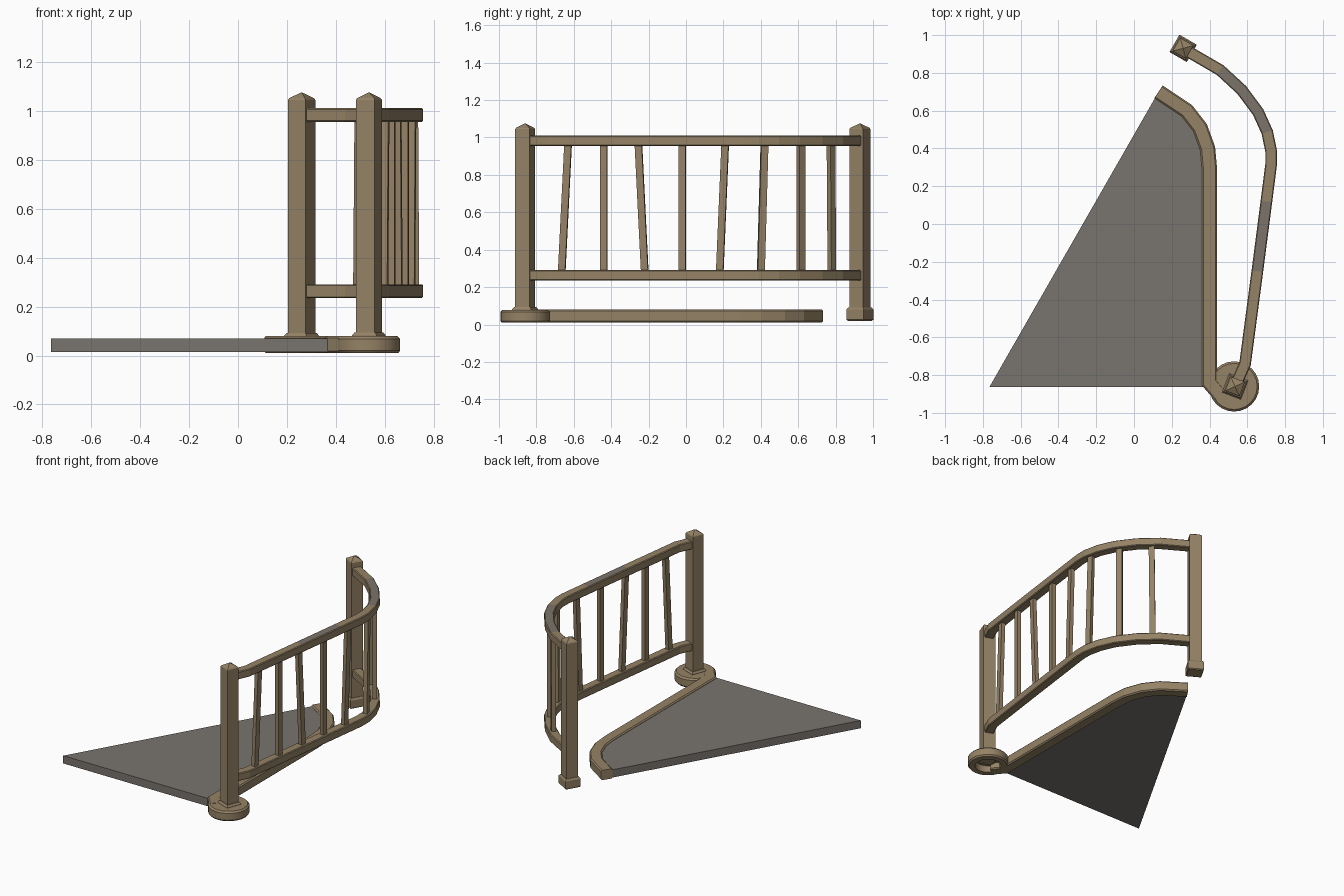
import bpy, bmesh, math
from mathutils import Vector, Matrix

if "Cube" in bpy.data.objects:
    bpy.data.objects.remove(bpy.data.objects["Cube"])


def material(name, rgb):
    m = bpy.data.materials.new(name)
    m.diffuse_color = (*rgb, 1)
    m.use_nodes = True
    m.node_tree.nodes["Principled BSDF"].inputs["Base Color"].default_value = m.diffuse_color
    return m


WOOD = material("tan_wood", (0.30, 0.225, 0.132))
WORN = material("worn_grey_wood", (0.20, 0.172, 0.145))
SLATE = material("grey_floor", (0.19, 0.172, 0.155))


def finish(name, bm, mats, smooth=None):
    bmesh.ops.recalc_face_normals(bm, faces=bm.faces)
    me = bpy.data.meshes.new(name)
    bm.to_mesh(me)
    bm.free()
    ob = bpy.data.objects.new(name, me)
    bpy.context.collection.objects.link(ob)
    for m in mats:
        me.materials.append(m)
    if smooth:
        bpy.context.view_layer.objects.active = ob
        ob.select_set(True)
        bpy.ops.object.shade_smooth_by_angle(angle=math.radians(smooth))
        ob.select_set(False)
    return ob


def sweep(path, w, z0, z1, c):
    """Chamfered rectangular bar along a flat path, with mitred corners."""
    h = w / 2
    prof = [(-h + c, z0), (h - c, z0), (h, z0 + c), (h, z1 - c),
            (h - c, z1), (-h + c, z1), (-h, z1 - c), (-h, z0 + c)]
    pts = [Vector(p) for p in path]
    bm = bmesh.new()
    rings = []
    for i, p in enumerate(pts):
        a = (p - pts[i - 1]).normalized() if i else (pts[1] - p).normalized()
        b = (pts[i + 1] - p).normalized() if i < len(pts) - 1 else a
        t = (a + b).normalized()
        side = Vector((t.y, -t.x)) / t.dot(a)
        rings.append([bm.verts.new((*(p + side * u), z)) for u, z in prof])
    for r, s in zip(rings, rings[1:]):
        for k in range(8):
            bm.faces.new((r[k], r[(k + 1) % 8], s[(k + 1) % 8], s[k]))
    bm.faces.new(rings[0])
    bm.faces.new(rings[-1])
    return bm


def stack(levels, place):
    """Square tower from (half size, z) levels; zero half size makes a point."""
    bm = bmesh.new()
    prev = None
    for h, z in levels:
        if h == 0:
            tip = bm.verts.new((0, 0, z))
            for k in range(4):
                bm.faces.new((prev[k], prev[(k + 1) % 4], tip))
            break
        ring = [bm.verts.new((x * h, y * h, z)) for x, y in ((-1, -1), (1, -1), (1, 1), (-1, 1))]
        if prev:
            for k in range(4):
                bm.faces.new((prev[k], prev[(k + 1) % 4], ring[(k + 1) % 4], ring[k]))
        else:
            bm.faces.new(ring)
        prev = ring
    bm.transform(place)
    return bm


# Floor slab
curb_line = [(0.40, -0.84), (0.40, 0.29), (0.39, 0.40), (0.35, 0.51), (0.28, 0.60), (0.13, 0.70)]
bm = bmesh.new()
base = bm.faces.new([bm.verts.new((x, y, 0.015)) for x, y in [(-0.765, -0.862), (0.39, -0.862)] + curb_line[1:]])
top = bmesh.ops.extrude_face_region(bm, geom=[base], use_keep_orig=True)
bmesh.ops.translate(bm, vec=(0, 0, 0.055), verts=[g for g in top["geom"] if isinstance(g, bmesh.types.BMVert)])
finish("floor_slab", bm, [SLATE])

# Curb along the floor edge, turning into the round base
finish("curb", sweep([(0.46, -0.91)] + curb_line, 0.08, 0.01, 0.08, 0.008), [WOOD])

# Round base, hollow underneath
POST_A, POST_B = (0.535, -0.86), (0.26, 0.93)
bm = bmesh.new()
prof = [(0, 0.055), (0.08, 0.055), (0.085, 0.01), (0.125, 0.01), (0.133, 0.02),
        (0.133, 0.068), (0.122, 0.079), (0, 0.079)]
verts = [bm.verts.new((r, 0, z)) for r, z in prof]
edges = [bm.edges.new(p) for p in zip(verts, verts[1:])]
bmesh.ops.spin(bm, geom=verts + edges, cent=(0, 0, 0), axis=(0, 0, 1), angle=2 * math.pi, steps=24)
bmesh.ops.remove_doubles(bm, verts=bm.verts, dist=0.0005)
bm.transform(Matrix.Translation((0.53, -0.86, 0)))
finish("round_base", bm, [WOOD], 30)

# Posts with pointed tops, and their feet
for name, pos, turn, z0, z1 in (("front", POST_A, -21, 0.045, 0.095), ("back", POST_B, -30, 0.02, 0.092)):
    place = Matrix.Translation((*pos, 0)) @ Matrix.Rotation(math.radians(turn), 4, "Z")
    finish(name + "_post", stack([(0.041, z0 + 0.005), (0.041, 1.045), (0.037, 1.052), (0, 1.076)], place), [WOOD])
    finish(name + "_foot", stack([(0.047, z0), (0.053, z0 + 0.006), (0.053, z1 - 0.012), (0.045, z1), (0.035, z1)],
                                 place), [WOOD])

# Curved rails; the upper one has worn stretches on top
rail = [POST_A, (0.588, -0.74), (0.685, -0.02), (0.7, 0.12), (0.726, 0.315), (0.726, 0.386), (0.705, 0.487),
        (0.657, 0.593), (0.57, 0.71), (0.456, 0.815), (0.275, 0.92)]
rail[2:4] = [(0.653, -0.25), (0.701, 0.12)]
for name, z0 in (("lower_rail", 0.235), ("upper_rail", 0.955)):
    ob = finish(name, sweep(rail, 0.062, z0, z0 + 0.056, 0.005), [WOOD, WORN])
    if name == "upper_rail":
        for f in ob.data.polygons:
            y = f.center.y
            if f.normal.z > 0.9 and (-0.25 < y < 0.12 or 0.487 < y < 0.82):
                f.material_index = 1


def on_rail(y):
    for (xa, ya), (xb, yb) in zip(rail, rail[1:]):
        if ya <= y <= yb:
            return Vector((xa + (xb - xa) * (y - ya) / (yb - ya), y)), math.atan2(yb - ya, xb - xa)


# Slightly crooked balusters: y at the bottom and at the top
spans = [(-0.665, -0.63), (-0.44, -0.44), (-0.22, -0.255), (-0.02, -0.02),
         (0.18, 0.21), (0.40, 0.42), (0.615, 0.615), (0.78, 0.775)]
for i, (yb, yt) in enumerate(spans):
    bm = bmesh.new()
    rings = []
    for y, z in ((yb, 0.27), (yt, 0.975)):
        p, ang = on_rail(y)
        rot = Matrix.Rotation(ang, 2)
        rings.append([bm.verts.new((*(p + rot @ Vector((a * 0.019, b * 0.014))), z))
                      for a, b in ((-1, -1), (1, -1), (1, 1), (-1, 1))])
    for k in range(4):
        bm.faces.new((rings[0][k], rings[0][(k + 1) % 4], rings[1][(k + 1) % 4], rings[1][k]))
    bm.faces.new(rings[0])
    bm.faces.new(rings[1])
    finish(f"baluster_{i + 1}", bm, [WOOD])
